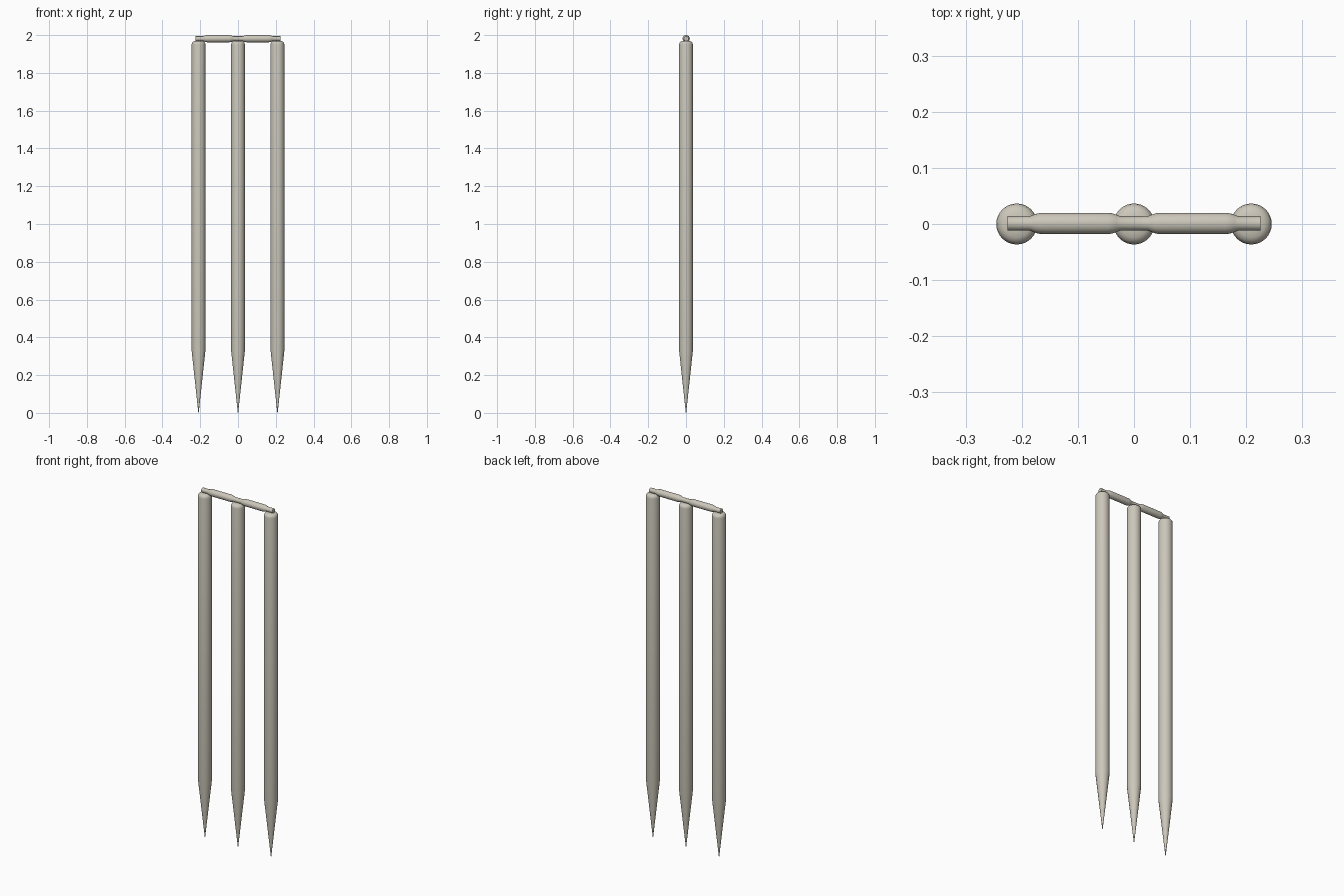
import bpy, math
from mathutils import Matrix

if "Cube" in bpy.data.objects:
    bpy.data.objects.remove(bpy.data.objects["Cube"], do_unlink=True)

# One pale wood colour
wood = bpy.data.materials.new("pale_wood")
wood.use_nodes = True
colour = (0.60, 0.57, 0.49, 1)
wood.diffuse_color = colour
wood.node_tree.nodes["Principled BSDF"].inputs["Base Color"].default_value = colour


def lathe(name, profile, sides, matrix):
    """Spin (radius, height) pairs about z, closing both ends."""
    verts, faces = [], []
    for r, h in profile:
        for i in range(sides):
            a = 2 * math.pi * i / sides
            verts.append(matrix @ Matrix.Rotation(a, 4, "Z").to_3x3().to_4x4().to_3x3().to_4x4() @ _point(r, h))
    for k in range(len(profile) - 1):
        for i in range(sides):
            j = (i + 1) % sides
            a, b = k * sides, (k + 1) * sides
            faces.append((a + i, a + j, b + j, b + i))
    last = (len(profile) - 1) * sides
    faces.append(tuple(reversed(range(sides))))
    faces.append(tuple(range(last, last + sides)))
    mesh = bpy.data.meshes.new(name)
    mesh.from_pydata(verts, [], faces)
    mesh.materials.append(wood)
    obj = bpy.data.objects.new(name, mesh)
    bpy.context.collection.objects.link(obj)
    bpy.ops.object.select_all(action="DESELECT")
    obj.select_set(True)
    bpy.context.view_layer.objects.active = obj
    bpy.ops.object.shade_smooth_by_angle(angle=math.radians(35))
    return obj


def _point(r, h):
    return Matrix.Translation((r, 0, h)).to_translation()


# Stumps: pointed foot, straight shaft, rounded top
stump = [(0.001, 0), (0.0365, 0.33), (0.0365, 1.95), (0.035, 1.958),
         (0.031, 1.964), (0.024, 1.968), (0.012, 1.970)]
for name, x in (("right_stump", -0.209), ("middle_stump", 0), ("left_stump", 0.209)):
    lathe(name, stump, 32, Matrix.Translation((x, 0, 0)))

# Bails: thick barrel with a narrow spigot at each end, lying along x
half = [(0.013, 0.120), (0.013, 0.080), (0.0155, 0.074), (0.018, 0.066), (0.019, 0.058)]
bail = [(r, -h) for r, h in half] + [(r, h) for r, h in reversed(half)]
turn = Matrix.Rotation(math.pi / 2, 4, "Y")
for name, x in (("right_bail", -0.105), ("left_bail", 0.105)):
    lathe(name, bail, 24, Matrix.Translation((x, 0.001, 1.981)) @ turn)
